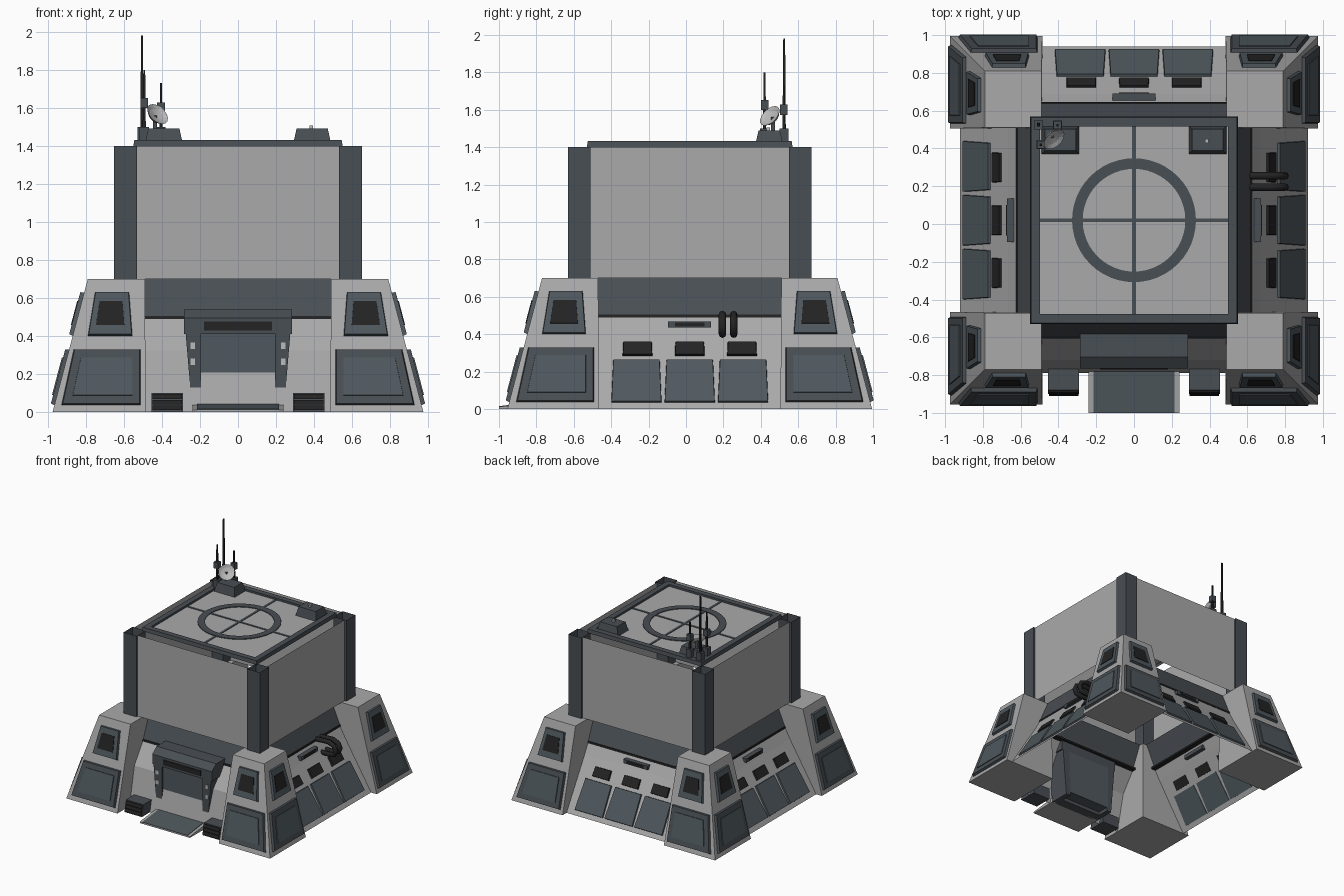
import bpy, bmesh, math
from mathutils import Vector, Matrix

cube = bpy.data.objects.get("Cube")
if cube:
    bpy.data.objects.remove(cube, do_unlink=True)

CY = 0.02  # depth centre of the building


def material(name, r, g, b):
    m = bpy.data.materials.new(name)
    m.use_nodes = True
    m.diffuse_color = (r, g, b, 1)
    m.node_tree.nodes["Principled BSDF"].inputs["Base Color"].default_value = (r, g, b, 1)
    return m


LIGHT = material("light grey", 0.40, 0.40, 0.40)
SLATE = material("dark slate", 0.066, 0.077, 0.088)
PANEL = material("blue grey panel", 0.078, 0.098, 0.112)
BLACK = material("black", 0.017, 0.017, 0.017)
PALE = material("pale grey", 0.5, 0.5, 0.5)


def finish(name, bm, mat, side=0):
    """Turn side-local (u, -outward, z) geometry to one of four sides."""
    bmesh.ops.recalc_face_normals(bm, faces=bm.faces)
    bm.transform(Matrix.Translation((0, CY, 0)) @ Matrix.Rotation(side * math.pi / 2, 4, 'Z'))
    mesh = bpy.data.meshes.new(name)
    bm.to_mesh(mesh)
    bm.free()
    mesh.materials.append(mat)
    ob = bpy.data.objects.new(name, mesh)
    bpy.context.collection.objects.link(ob)
    return ob


def loft(name, rings, mat, side=0, caps=True, closed=True):
    """Skin a list of equal-length point rings."""
    bm = bmesh.new()
    vs = [[bm.verts.new(p) for p in r] for r in rings]
    n = len(vs[0])
    for a, b in zip(vs, vs[1:]):
        for i in range(n if closed else n - 1):
            j = (i + 1) % n
            bm.faces.new((a[i], a[j], b[j], b[i]))
    if caps:
        bm.faces.new(vs[0])
        bm.faces.new(vs[-1])
    return finish(name, bm, mat, side)


def prism(name, profile, u0, u1, mat, side=0, caps=True, closed=True):
    """Extrude an (outward, height) profile sideways."""
    return loft(name, [[(u, -d, z) for d, z in profile] for u in (u0, u1)], mat, side, caps, closed)


def rect(x0, x1, y0, y1, z):
    return [(x0, y0, z), (x1, y0, z), (x1, y1, z), (x0, y1, z)]


def block(name, x0, x1, y0, y1, z0, z1, mat, taper=0, caps=True, side=0):
    return loft(name, [rect(x0, x1, y0, y1, z0),
                       rect(x0 + taper, x1 - taper, y0 + taper, y1 - taper, z1)], mat, side, caps)


def slab(name, outline, base, slope, thick, mat, side=0, shrink=0.96):
    """Raised panel on a leaning wall; outline is (sideways, height)."""
    n = Vector((0, -1, slope)).normalized()
    pts = [Vector((u, -(base - slope * z), z)) for u, z in outline]
    mid = sum(pts, Vector()) / len(pts)
    top = [mid + (p - mid) * shrink + n * thick for p in pts]
    return loft(name, [[p - n * 0.005 for p in pts], top], mat, side)


def trapezoid(c, wb, wt, z0, z1):
    return [(c - wb / 2, z0), (c + wb / 2, z0), (c + wt / 2, z1), (c - wt / 2, z1)]


LEAN, FOOT = 0.264, 0.975      # corner tower walls
SIDE_LEAN, SIDE_FOOT = 0.61, 0.92  # wall between towers

for side in range(4):
    # Corner tower, with a hollow pillar standing on it
    loft("corner_tower", [rect(0.485, FOOT, -FOOT, -0.485, 0),
                          rect(0.49, 0.79, -0.79, -0.49, 0.7)], LIGHT, side)
    block("corner_pillar", 0.53, 0.652, -0.652, -0.53, 0.7, 1.4, SLATE, caps=False, side=side)
    # Armour panels and windows on both towers of this side
    for s in (-1, 1):
        def tower_plate(name, outline, thick, mat):
            slab(name, [(s * u, z) for u, z in outline], FOOT, LEAN, thick, mat, side)
        tower_plate("tower_lower_frame", [(0.51, 0.035), (0.93, 0.035), (0.865, 0.33), (0.51, 0.33)], 0.02, SLATE)
        tower_plate("tower_lower_panel", [(0.55, 0.08), (0.875, 0.08), (0.83, 0.285), (0.55, 0.285)], 0.026, PANEL)
        tower_plate("tower_upper_frame", [(0.555, 0.4), (0.79, 0.4), (0.752, 0.63), (0.572, 0.63)], 0.02, PANEL)
        tower_plate("tower_window", [(0.595, 0.45), (0.75, 0.45), (0.73, 0.58), (0.605, 0.58)], 0.024, BLACK)

    # Upper wall, sloped skirt and dark seam
    prism("upper_wall", [(0.635, 0.7), (0.635, 1.4)], -0.53, 0.53, LIGHT, side, False, False)
    prism("skirt", [(0.53, 0.705), (0.62, 0.5)], -0.5, 0.5, SLATE, side, False, False)
    prism("seam", [(0.58, 0.49), (0.626, 0.49), (0.624, 0.506), (0.58, 0.506)], -0.49, 0.49, BLACK, side)

    if side == 0:
        continue
    # Lower wall with panels, windows and a vent
    prism("lower_wall", [(0.62, 0.495), (0.667, 0.41), (SIDE_FOOT, 0)], -0.49, 0.49, LIGHT, side, False, False)
    for c in (-0.285, 0, 0.285):
        slab("wall_panel", trapezoid(c, 0.27, 0.25, 0.035, 0.26), SIDE_FOOT, SIDE_LEAN, 0.012, PANEL, side, 0.98)
        slab("wall_window", trapezoid(c * 0.98, 0.16, 0.155, 0.285, 0.355), SIDE_FOOT, SIDE_LEAN, 0.012, BLACK, side)
    block("vent_case", -0.115, 0.115, -0.672, -0.62, 0.435, 0.468, SLATE, side=side)
    block("vent_slot", -0.08, 0.08, -0.677, -0.66, 0.44, 0.463, BLACK, side=side)

# Front wall
prism("front_wall", [(0.62, 0.495), (0.74, 0.325), (0.81, 0)], -0.49, 0.49, LIGHT, 0, False, False)

# Entrance: door, jambs, lintel and ramp
block("door", -0.205, 0.205, -0.765, -0.6, 0.03, 0.42, PANEL)
prism("door_lintel", [(0.6, 0.41), (0.785, 0.41), (0.785, 0.495), (0.725, 0.54), (0.6, 0.54)], -0.285, 0.285, SLATE)
block("lintel_slot", -0.18, 0.18, -0.79, -0.78, 0.43, 0.475, BLACK)
block("threshold", -0.2, 0.2, -0.785, -0.7, 0, 0.04, SLATE)
for s in (-1, 1):
    jamb = [(0.195, 0), (0.24, 0), (0.275, 0.41), (0.195, 0.41)]
    loft("door_jamb", [[(s * u, -d, z) for u, z in jamb] for d in (0.6, 0.782)], SLATE)
    for z in (0.265, 0.35):
        block("door_lamp", s * 0.238 - 0.013, s * 0.238 + 0.013, -0.787, -0.778, z - 0.017, z + 0.017, PALE)
    # Louvred floor vents beside the door
    a, b = sorted((s * 0.29, s * 0.455))
    prism("floor_vent", [(0.76, 0), (0.92, 0), (0.9, 0.1), (0.76, 0.1)], a, b, SLATE)
    for i in range(3):
        z = 0.01 + i * 0.03
        prism("vent_slat", [(0.9, z), (0.932 - z * 0.2, z), (0.924 - z * 0.2, z + 0.024), (0.89, z + 0.024)],
              a + 0.005, b - 0.005, BLACK)
prism("ramp_base", [(0.77, 0), (1.02, 0), (1.02, 0.012), (0.77, 0.04)], -0.24, 0.24, LIGHT)
prism("ramp_deck", [(0.77, 0.035), (1.02, 0.008), (1.02, 0.015), (0.77, 0.045)], -0.215, 0.215, PANEL)

# Roof deck, rim and landing marking
block("roof_deck", -0.52, 0.52, -0.52, 0.52, 1.4, 1.415, LIGHT)
rim = [rect(-r, r, -r, r, z) for r, z in ((0.55, 1.4), (0.545, 1.432), (0.497, 1.432), (0.497, 1.405))]
loft("roof_rim", rim, SLATE, caps=False)
block("marking_line_x", -0.497, 0.497, -0.01, 0.01, 1.412, 1.419, SLATE)
block("marking_line_y", -0.01, 0.01, -0.497, 0.497, 1.412, 1.419, SLATE)
circle = [(math.cos(t * math.pi / 24), math.sin(t * math.pi / 24)) for t in range(48)]
loft("marking_ring", [[(r * x, r * y, z) for x, y in circle]
                      for r, z in ((0.328, 1.412), (0.328, 1.421), (0.272, 1.421), (0.272, 1.412))], SLATE, caps=False)

# Roof boxes
for s in (-1, 1):
    block("roof_box", s * 0.39 - 0.1, s * 0.39 + 0.1, 0.35, 0.5, 1.41, 1.49, SLATE, 0.018)
block("roof_beacon", 0.375, 0.395, 0.41, 0.43, 1.485, 1.506, PALE)

# Antenna masts with feet and junction boxes
for x, y, top, box in ((-0.505, 0.505, 1.98, 0), (-0.493, 0.4, 1.8, 1.625), (-0.405, 0.503, 1.73, 1.6)):
    block("mast_foot", x - 0.024, x + 0.024, y - 0.024, y + 0.024, 1.42, 1.5, SLATE)
    block("mast", x - 0.009, x + 0.009, y - 0.009, y + 0.009, 1.43, top, BLACK, 0.004)
    if box:
        block("mast_box", x - 0.02, x + 0.02, y - 0.02, y + 0.02, box - 0.027, box + 0.027, SLATE)

# Dish: shallow bowl on a stem, tilted towards the front left
bowl = [[(r * x, r * y, z) for x, y in circle[::3]]
        for r, z in ((0.012, -0.028), (0.045, -0.018), (0.065, 0.004), (0.042, -0.008), (0.012, -0.015))]
dish = loft("dish", bowl, PALE)
dish.data.transform(Matrix.Translation((0, -CY, 0)))
tilt = Vector((0.55, -0.6, 0.6)).to_track_quat('Z', 'Y').to_matrix().to_4x4()
dish.data.transform(Matrix.Translation((-0.425, 0.45, 1.565)) @ tilt)
block("dish_stem", -0.447, -0.425, 0.434, 0.456, 1.48, 1.56, SLATE)

# Pair of bent pipes on the left wall
for y in (0.195, 0.255):
    curve = bpy.data.curves.new("wall_pipe", 'CURVE')
    curve.dimensions = '3D'
    curve.bevel_depth = 0.02
    curve.bevel_resolution = 2
    path = [(0.61, 0.5), (0.73, 0.505), (0.78, 0.485), (0.8, 0.445), (0.785, 0.41), (0.74, 0.4), (0.66, 0.4)]
    line = curve.splines.new('POLY')
    line.points.add(len(path) - 1)
    for p, (x, z) in zip(line.points, path):
        p.co = (x, y, z, 1)
    curve.materials.append(BLACK)
    bpy.context.collection.objects.link(bpy.data.objects.new("wall_pipe", curve))
